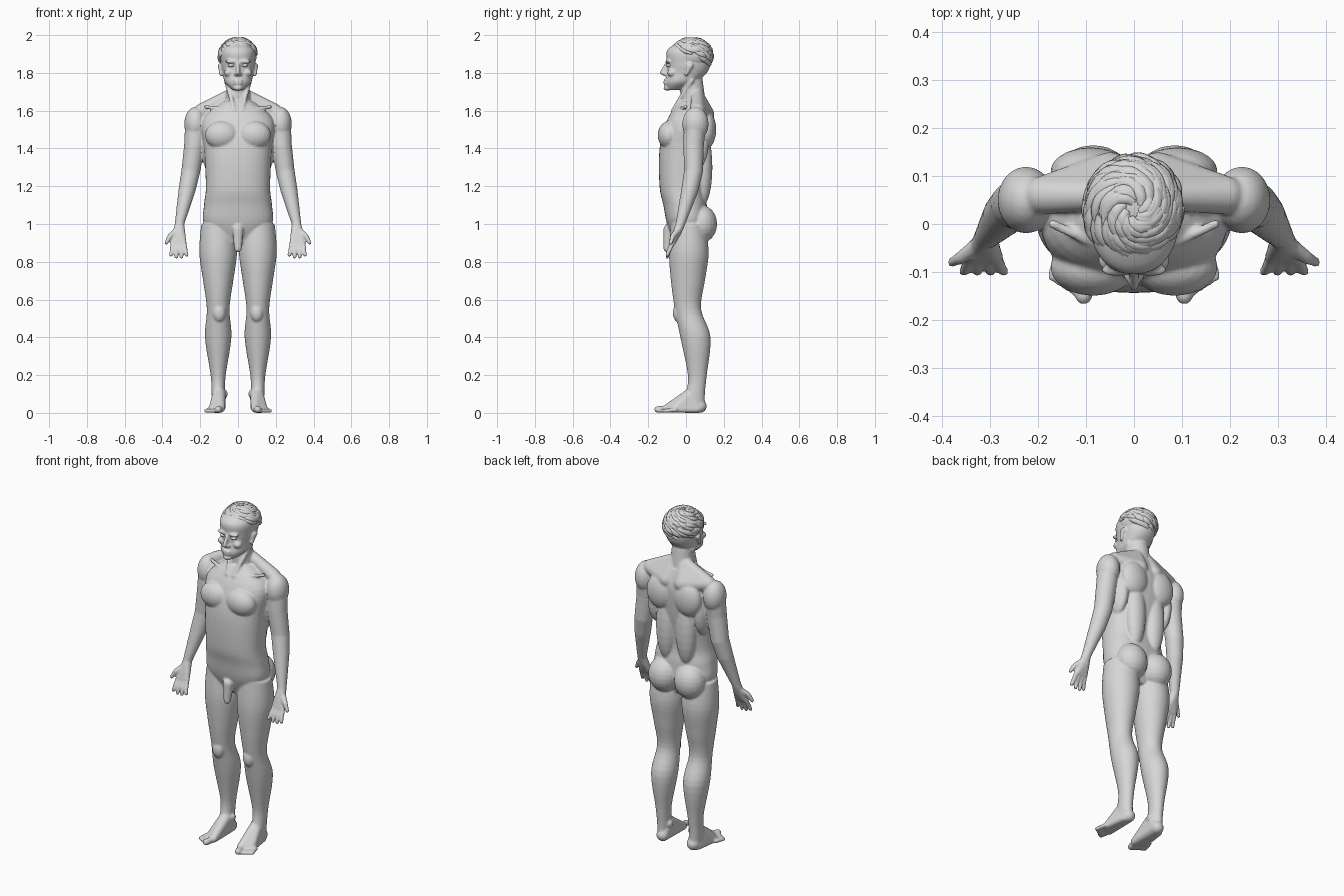
import bpy, bmesh, math, random
from mathutils import Vector, Matrix

random.seed(4)
cube = bpy.data.objects.get("Cube")
if cube:
    bpy.data.objects.remove(cube)

shade = 0.68
grey = bpy.data.materials.new("light_grey")
grey.use_nodes = True
grey.diffuse_color = (shade, shade, shade, 1)
grey.node_tree.nodes["Principled BSDF"].inputs["Base Color"].default_value = grey.diffuse_color


def finish(bm, name):
    """Turn a bmesh into a smooth grey object."""
    bmesh.ops.recalc_face_normals(bm, faces=bm.faces)
    for face in bm.faces:
        face.smooth = True
    mesh = bpy.data.meshes.new(name)
    bm.to_mesh(mesh)
    bm.free()
    mesh.materials.append(grey)
    obj = bpy.data.objects.new(name, mesh)
    bpy.context.collection.objects.link(obj)
    return obj


def spline(rows, steps=5):
    """Catmull-Rom interpolation of section rows."""
    out = []
    last = len(rows) - 1
    for i in range(last):
        before, start, end, after = (rows[max(0, min(last, i + k))] for k in (-1, 0, 1, 2))
        for j in range(steps):
            t = j / steps
            out.append([q + t / 2 * (r - p + t * (2 * p - 5 * q + 4 * r - s + t * (3 * (q - r) + s - p)))
                        for p, q, r, s in zip(before, start, end, after)])
    return out + [rows[last]]


def loft(bm, rows, centre=0, power=2, count=36):
    """Upright form whose rows hold height, half width, front y and back y."""
    rings = []
    for z, half, front, back in spline(rows):
        ring = []
        for k in range(count):
            angle = math.tau * k / count
            c, s = (math.copysign(abs(v) ** (2 / power), v) for v in (math.cos(angle), math.sin(angle)))
            ring.append(bm.verts.new((centre + half * c, (front + back + (back - front) * s) / 2, z)))
        rings.append(ring)
    for low, high in zip(rings, rings[1:]):
        for k in range(count):
            n = (k + 1) % count
            bm.faces.new((low[k], low[n], high[n], high[k]))
    bm.faces.new(rings[0])
    bm.faces.new(rings[-1])


def ball(bm, x, y, z, size):
    matrix = Matrix.Translation((x, y, z)) @ Matrix.Diagonal((*size, 1))
    bmesh.ops.create_uvsphere(bm, u_segments=20, v_segments=12, radius=1, matrix=matrix)


def sphere_directions(count):
    """Unit vectors spread evenly in a spiral."""
    for k in range(count):
        z = 1 - (2 * k + 1) / count
        flat = math.sqrt(1 - z * z)
        yield Vector((flat * math.cos(2.4 * k), flat * math.sin(2.4 * k), z))


directions = list(sphere_directions(150))


def hull(bm, side, *balls):
    """Skin stretched over balls given as x, y, z, radius."""
    points = [bm.verts.new(Vector((side * x, y, z)) + d * r) for x, y, z, r in balls for d in directions]
    result = bmesh.ops.convex_hull(bm, input=points)
    spare = {v for v in result["geom_interior"] + result["geom_unused"] if isinstance(v, bmesh.types.BMVert)}
    bmesh.ops.delete(bm, geom=list(spare), context="VERTS")


def chain(bm, side, *balls):
    """Limb made of hulls between neighbouring balls."""
    for pair in zip(balls, balls[1:]):
        hull(bm, side, *pair)


body = bmesh.new()

# Torso, neck and head
loft(body, [(.9, .09, -.06, .07), (1, .18, -.1, .11), (1.1, .18, -.12, .11), (1.2, .17, -.14, .1),
            (1.4, .18, -.14, .13), (1.55, .19, -.1, .14), (1.65, .08, -.04, .11)], power=2.4)
chain(body, 1, (0, .04, 1.6, .07), (0, .03, 1.75, .06))
loft(body, [(1.71, .03, -.1, -.03), (1.75, .07, -.11, .05), (1.8, .08, -.1, .11), (1.85, .09, -.1, .13),
            (1.92, .09, -.1, .13), (1.97, .04, -.03, .08)], power=2.2)

# Nose, lips, chin and groin
hull(body, 1, (0, -.1, 1.85, .01), (0, -.13, 1.8, .01), (0, -.1, 1.79, .01))
for lip in (1.745, 1.76):
    ball(body, 0, -.11, lip, (.025, .01, .007))
ball(body, 0, -.1, 1.72, (.025, .02, .015))
hull(body, 1, (0, -.09, .97, .03), (0, -.1, .87, .02))

leg = [(1, .09, -.08, .1), (.85, .1, -.09, .12), (.7, .08, -.08, .1), (.55, .06, -.06, .08),
       (.4, .07, -.03, .13), (.2, .04, .01, .11), (.1, .035, 0, .1), (.02, .03, 0, .1)]

for side in (1, -1):
    # Leg, kneecap and ankle bones
    loft(body, leg, centre=side * .105)
    ball(body, side * .1, -.04, .53, (.035, .03, .05))
    for ankle in (.065, .13):
        ball(body, side * ankle, .05, .1, (.01, .02, .02))

    # Chest, shoulder blade, flank, back muscle and buttock
    ball(body, side * .085, -.09, 1.47, (.09, .06, .075))
    ball(body, side * .09, .11, 1.5, (.085, .05, .1))
    ball(body, side * .15, .04, 1.42, (.045, .08, .14))
    ball(body, side * .065, .09, 1.3, (.06, .05, .2))
    ball(body, side * .085, .08, 1, (.09, .085, .1))

    # Shoulder slope, collarbone and neck tendon
    hull(body, side, (.03, .06, 1.69, .03), (.19, .06, 1.6, .04), (.05, .1, 1.58, .05))
    chain(body, side, (.17, 0, 1.62, .01), (.02, -.07, 1.6, .01), (.06, .03, 1.76, .015))

    # Arm and shoulder muscle
    wrist = (.31, -.03, 1, .025)
    chain(body, side, (.22, .05, 1.55, .06), (.23, .04, 1.42, .055), (.25, .04, 1.28, .05),
          (.27, .02, 1.18, .045), wrist)
    ball(body, side * .225, .05, 1.53, (.06, .07, .09))

    # Palm, thumb and fingers
    index, little = (.34, -.07, .9, .014), (.285, -.07, .9, .013)
    hull(body, side, wrist, (.305, -.045, .96, .023), index, little)
    chain(body, side, (.32, -.04, .97, .018), (.36, -.07, .935, .014), (.38, -.08, .9, .01))
    for i in range(4):
        base, tip = .345 - i * .02, .355 - i * .028
        drop = .82 + abs(i - 1.5) / 100
        chain(body, side, (base, -.07, .9, .012), ((base + tip) / 2, -.09, .86, .012), (tip, -.1, drop, .01))

    # Foot and toes
    hull(body, side, (.1, .075, .035, .035), (.1, .03, .1, .035), (.1, -.045, .055, .025),
         (.09, -.1, .024, .022), (.14, -.07, .018, .017), (.12, .06, .02, .02))
    for i in range(5):
        thick = .011 if i else .018
        x, y = .105 + i * .016, i * .01 - .15
        chain(body, side, (x - .013, y + .055, thick + .004, thick), (x, y, thick, thick))

    # Brow, cheek, nostril and ear
    ball(body, side * .035, -.095, 1.86, (.035, .015, .01))
    ball(body, side * .05, -.075, 1.8, (.025, .025, .02))
    ball(body, side * .013, -.11, 1.793, (.009, .011, .008))
    hull(body, side, (.09, 0, 1.79, .009), (.094, .01, 1.84, .01), (.098, .03, 1.84, .009))

figure = finish(body, "body")
remesh = figure.modifiers.new("blend", "REMESH")
remesh.mode = "VOXEL"
remesh.voxel_size = 0.0055
remesh.use_smooth_shade = True
smooth = figure.modifiers.new("soften", "SMOOTH")
smooth.factor = 0.5
smooth.iterations = 6

# Eyes
eyes = bmesh.new()
for side in (1, -1):
    ball(eyes, side * .035, -.09, 1.84, (.018, .015, .01))
finish(eyes, "eyes")

# Hair cap
cap = bmesh.new()
ball(cap, 0, .036, 1.895, (.1, .108, .088))
finish(cap, "hair_cap")

# Hair locks sweeping around the crown, longer at the nape
curve = bpy.data.curves.new("hair_locks", "CURVE")
curve.dimensions = "3D"
curve.bevel_depth = 0.016
curve.bevel_resolution = 2
curve.resolution_u = 3
curve.use_fill_caps = True


def hairline(angle):
    return -0.2 - 0.6 * math.sin(angle)


for i in range(170):
    start = random.uniform(0, math.tau)
    rise = random.uniform(hairline(start) + 0.3, 1.45)
    lock = curve.splines.new("NURBS")
    lock.points.add(4)
    lock.use_endpoint_u = True
    lock.order_u = 3
    for k, point in enumerate(lock.points):
        t = k / 4
        turn = start + 0.75 * t / max(0.45, math.cos(rise))
        height = max(hairline(turn), rise - 0.45 * t)
        lift = 0.94 + 0.1 * t * t * random.random()
        flat = math.cos(height) * lift
        point.co = (flat * math.cos(turn) * 0.1, 0.03 + flat * math.sin(turn) * 0.11,
                    1.89 + math.sin(height) * lift * 0.092, 1)
        point.radius = math.sin(math.pi * (0.2 + 0.75 * t))
curve.materials.append(grey)
bpy.context.collection.objects.link(bpy.data.objects.new("hair_locks", curve))
